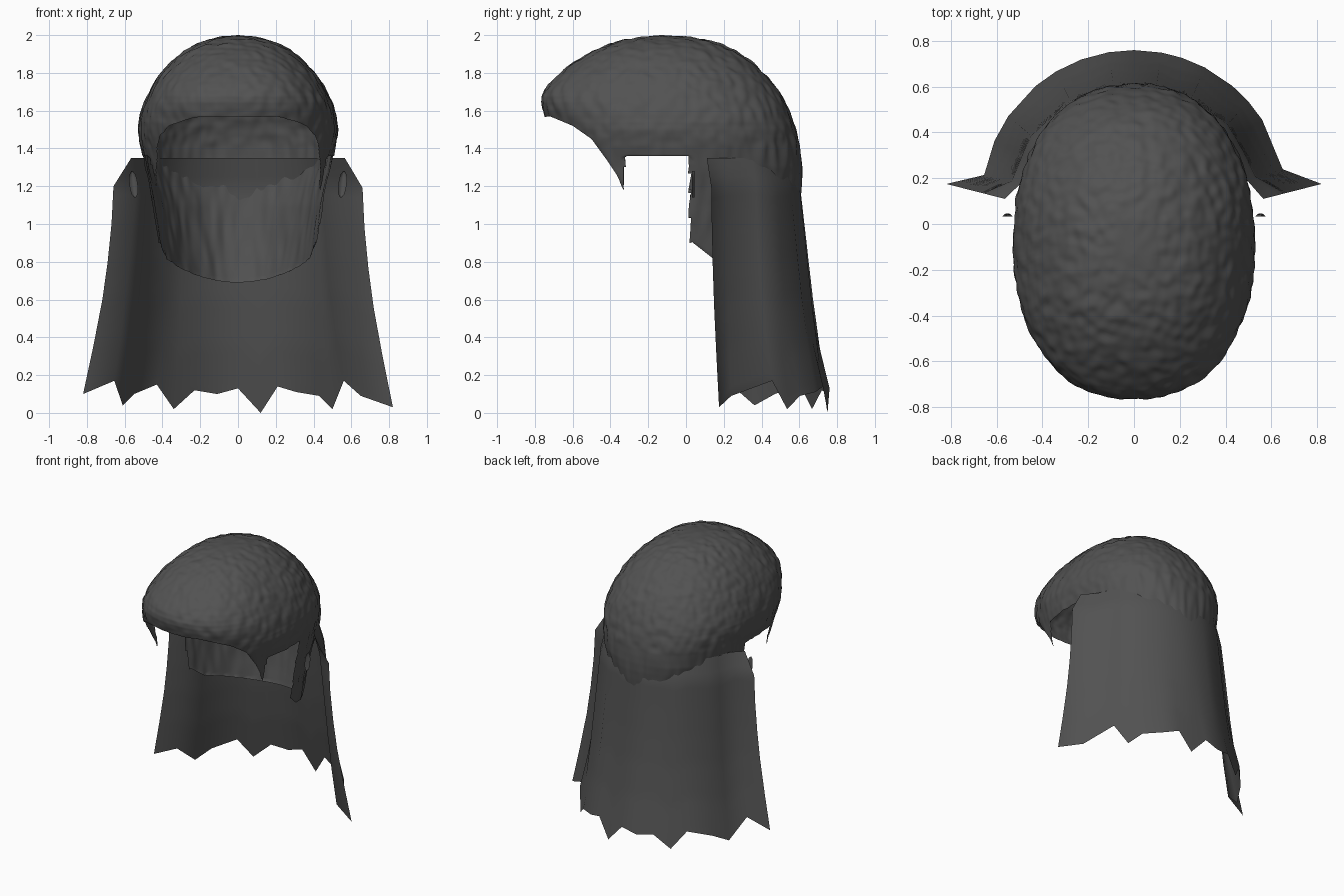
import bpy, bmesh, math
from mathutils import Vector, noise

if "Cube" in bpy.data.objects:
    bpy.data.objects.remove(bpy.data.objects["Cube"])

mat = bpy.data.materials.new("dark_hair")
mat.diffuse_color = (0.085, 0.085, 0.085, 1)
mat.use_nodes = True
mat.node_tree.nodes["Principled BSDF"].inputs["Base Color"].default_value = mat.diffuse_color


def lerp(table, x):
    """Piecewise-linear lookup in a table of (x, value...) rows."""
    if x <= table[0][0]:
        return table[0][1:]
    for a, b in zip(table, table[1:]):
        if x <= b[0]:
            t = (x - a[0]) / (b[0] - a[0])
            return tuple(p + (q - p) * t for p, q in zip(a[1:], b[1:]))
    return table[-1][1:]


def finish(bm, name):
    me = bpy.data.meshes.new(name)
    bm.to_mesh(me)
    bm.free()
    for p in me.polygons:
        p.use_smooth = True
    me.materials.append(mat)
    ob = bpy.data.objects.new(name, me)
    bpy.context.collection.objects.link(ob)
    return ob


def grid(bm, rows, closed):
    vs = [[bm.verts.new(p) for p in r] for r in rows]
    n = len(rows[0])
    for a, b in zip(vs, vs[1:]):
        for i in range(n if closed else n - 1):
            j = (i + 1) % n
            bm.faces.new((a[i], b[i], b[j], a[j]))
    return vs


# Hair cap: lofted skull shape; rows are (step, z, half width, front y, back y)
SECTIONS = [(0, 2.0, .004, -.135, -.125), (1, 1.99, .10, -.24, .03),
            (2, 1.975, .16, -.33, .12), (3, 1.945, .24, -.43, .21),
            (4, 1.89, .325, -.545, .31), (5, 1.81, .40, -.655, .405),
            (6, 1.74, .45, -.73, .465), (7, 1.68, .48, -.77, .505),
            (8, 1.61, .508, -.762, .542), (9, 1.54, .528, -.738, .57),
            (10, 1.46, .527, -.72, .592), (11, 1.36, .505, -.71, .61),
            (12, 1.25, .48, -.70, .617), (13, 1.1, .455, -.70, .605),
            (14, .9, .425, -.70, .58), (15, .66, .385, -.70, .535)]
# Lower border of the cap as z over y: hairline, sideburn, ear notch, nape
BORDER = [(-.80, 1.56), (-.72, 1.57), (-.6, 1.52), (-.5, 1.45), (-.42, 1.34),
          (-.36, 1.25), (-.33, 1.17), (-.325, 1.36), (.02, 1.36), (.025, .91),
          (.14, .82), (.3, .77), (.42, .73), (.54, .69), (.7, .68)]


def section(step):
    """Section values, lightly averaged so the loft has no creases."""
    if step < 1 or step > 14.4:
        return lerp(SECTIONS, step)
    k = min(.5, step - 1)
    s = [lerp(SECTIONS, step + d) for d in (-k, 0, 0, k)]
    return [sum(c) / 4 for c in zip(*s)]


def ring(step, n=280):
    z, w, yf, yb = section(step)
    yc = -0.1 - 0.03 * max(0, 1 - step / 5)
    back = lerp([(.7, 1.9), (1.1, 2.05), (1.3, 2.4), (1.6, 2.35), (2, 2.0)], z)[0]
    front = lerp([(1.3, 2.05), (1.6, 2.4)], z)[0]
    pts = []
    for i in range(n):
        a = 2 * math.pi * i / n
        c, s = math.cos(a), math.sin(a)
        e = 2 / (front if s < 0 else back)
        x = w * math.copysign(abs(c) ** e, c)
        y = yc + (yb - yc if s > 0 else yc - yf) * math.copysign(abs(s) ** e, s)
        p = Vector((x, y, z))
        d = p - Vector((0, -.08, 1.35))
        k = 0.009 * min(1, step / 2)
        q = Vector((x * 21, y * 21, z * 15 if z > 1.4 else 21 + (z - 1.4) * 5))
        p += d.normalized() * k * noise.noise(q)
        pts.append(p)
    return pts


bm = bmesh.new()
vs = grid(bm, [ring(i * 15 / 160) for i in range(161)], True)
bm.faces.new(vs[0])
# trim to the border, then pull the ragged rim onto it
drop = [f for f in bm.faces if all(v.co.z < lerp(BORDER, v.co.y)[0] for v in f.verts)
        or (1.33 > f.calc_center_median().z and -.325 < f.calc_center_median().y < .02)]
bmesh.ops.delete(bm, geom=drop, context='FACES')
for v in bm.verts:
    cut = lerp(BORDER, v.co.y)[0]
    reach = 0.03 if -.335 < v.co.y < .03 else 0.09
    if 0 < cut - v.co.z < reach:
        v.co.z = cut
finish(bm, "hair_cap")

# Back drape: columns (x, z) along the ragged hem, hung from a ring inside the cap
HEM = [(-.82, .1), (-.655, .17), (-.61, .04), (-.55, .1), (-.43, .15), (-.34, .02),
       (-.23, .12), (-.11, .1), (0, .13), (.12, 0), (.21, .14), (.31, .11),
       (.43, .09), (.5, .02), (.56, .17), (.65, .09), (.82, .03)]
# fall: (fraction down, outward flare of the sheet, flare of its front edges)
FALL = [(0, 0, 0), (.12, .23, .37), (.28, .32, .41), (.44, .42, .49),
        (.6, .54, .6), (.8, .74, .79), (1, 1, 1)]
rows = []
for k in range(26):
    f = k / 25
    sheet, edge = lerp(FALL, f)
    row = []
    for i, (x, z) in enumerate(HEM):
        if i in (0, 16):
            lo, hi = Vector((x, .175, z)), Vector((math.copysign(.565, x), .11, 1.35))
            p = hi.lerp(lo, edge)
        else:
            a = math.acos(max(-1, min(1, x / .665)))
            out = Vector((math.cos(a), math.sin(a), 0))
            lo = Vector((x, .1 + .66 * math.sin(a), z))
            hi = Vector((.5 * math.cos(a), .1 + .46 * math.sin(a), 1.35))
            # folds, strongest halfway down
            fold = (.013 if i % 2 else -.013) * math.sin(math.pi * f)
            p = hi.lerp(lo, sheet) + out * fold
        p.z = 1.35 + (z - 1.35) * f
        row.append(p)
    rows.append(row)
bm = bmesh.new()
grid(bm, rows, False)
finish(bm, "back_drape")

# Small curved slivers beside the ear openings
for side, name in ((-1, "ear_lock_left"), (1, "ear_lock_right")):
    bm = bmesh.new()
    rows = []
    for k in range(9):
        t = k / 8 * 2 - 1
        w = .004 + .018 * math.sqrt(max(0, 1 - t * t))
        rows.append([Vector((side * (.553 + .008 * t + w * u), .045 - .012 * u * u,
                             1.21 + .07 * t)) for u in (-1, -.5, 0, .5, 1)])
    grid(bm, rows, False)
    finish(bm, name)
